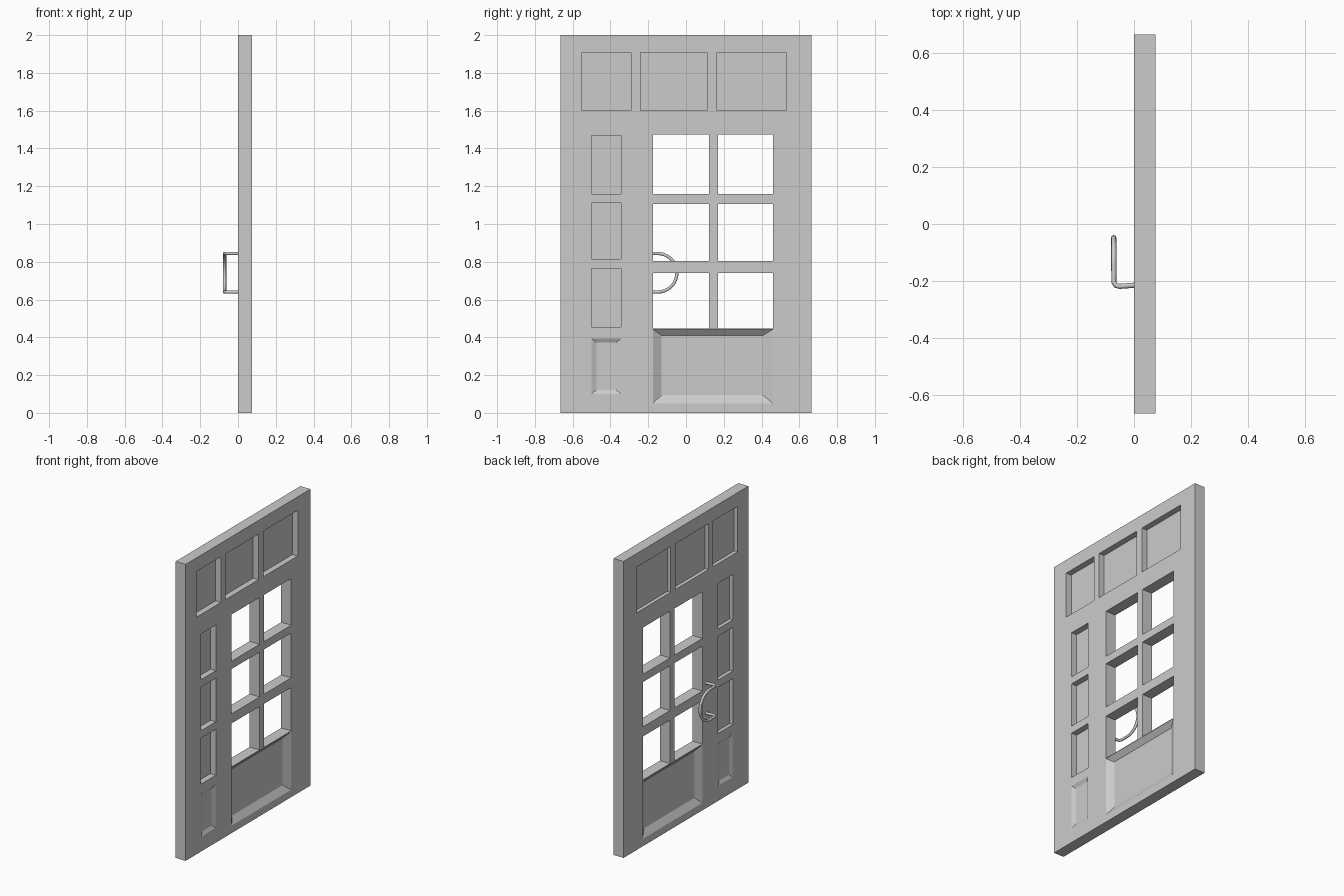
import bpy, bmesh, math
from mathutils import Vector

if "Cube" in bpy.data.objects:
    bpy.data.objects.remove(bpy.data.objects["Cube"])

T = 0.075          # slab thickness, back face at x = 0


def frustum(bm, xa, ra, xb, rb):
    """Closed block between rectangle ra at xa and rb at xb (y0, y1, z0, z1)."""
    loops = []
    for x, (y0, y1, z0, z1) in ((xa, ra), (xb, rb)):
        loops.append([bm.verts.new((x, y, z)) for y, z in
                      ((y0, z0), (y1, z0), (y1, z1), (y0, z1))])
    a, b = loops
    bm.faces.new(a)
    bm.faces.new(b[::-1])
    for i in range(4):
        j = (i + 1) % 4
        bm.faces.new((a[j], a[i], b[i], b[j]))


def make_object(name, bm):
    bmesh.ops.recalc_face_normals(bm, faces=bm.faces)
    me = bpy.data.meshes.new(name)
    bm.to_mesh(me)
    bm.free()
    ob = bpy.data.objects.new(name, me)
    bpy.context.collection.objects.link(ob)
    return ob


def sloped_recess(bm, face_x, floor_x, outer, inner):
    """Recess with slanted sides, carried slightly past the face."""
    k = 0.1
    over = [o + (o - i) * k for o, i in zip(outer, inner)]
    frustum(bm, face_x + (face_x - floor_x) * k, over, floor_x, inner)


# Door slab
bm = bmesh.new()
slab = (-0.665, 0.665, 0, 2)
frustum(bm, 0, slab, T, slab)
door = make_object("door_slab", bm)

# Cutters
bm = bmesh.new()

# Window openings
for y0, y1 in ((-0.175, 0.123), (0.17, 0.46)):
    for z0, z1 in ((0.447, 0.74), (1.107, 1.107), (0.805, 1.107), (1.16, 1.475)):
        if z1 > z0:
            r = (y0, y1, z0, z1)
            frustum(bm, -0.02, r, T + 0.02, r)

# Square recessed panels, cut from both faces
panels = [(y0, y1, 1.6, 1.908) for y0, y1 in
          ((-0.55, -0.29), (-0.24, 0.112), (0.163, 0.53))]
panels += [(-0.5, -0.343, z0, z1) for z0, z1 in
           ((0.455, 0.765), (0.815, 1.11), (1.16, 1.468))]
for r in panels:
    frustum(bm, -0.02, r, 0.025, r)
    frustum(bm, 0.035, r, T + 0.02, r)

# Slanted bottom panels, both faces
for outer, inner, depth in (
        ((-0.175, 0.46, 0.05, 0.443), (-0.13, 0.408, 0.094, 0.41), 0.028),
        ((-0.5, -0.343, 0.1, 0.395), (-0.474, -0.37, 0.122, 0.372), 0.012)):
    sloped_recess(bm, 0, depth, outer, inner)
    sloped_recess(bm, T, T - depth, outer, inner)

cutter = make_object("panel_cutter", bm)
cutter.hide_render = True
mod = door.modifiers.new("panels", 'BOOLEAN')
mod.operation = 'DIFFERENCE'
mod.solver = 'EXACT'
mod.object = cutter
bpy.context.view_layer.objects.active = door
bpy.ops.object.modifier_apply(modifier=mod.name)
bpy.data.objects.remove(cutter)

# Handle: D-shaped pull on two short posts
zc, rad, xo = 0.742, 0.102, -0.071
top = [(0.002, -0.215, zc + rad), (-0.05, -0.219, zc + rad)]
top += [(-0.064, -0.216, zc + rad), (xo, -0.204, zc + rad)]
arc = []
for i in range(17):
    a = math.pi / 2 - math.pi * i / 16
    arc.append((xo, -0.15 + rad * math.cos(a), zc + rad * math.sin(a)))
bottom = [(x, y, zc - rad) for x, y, z in reversed(top)]
path = top + arc + bottom

cu = bpy.data.curves.new("door_handle", 'CURVE')
cu.dimensions = '3D'
cu.bevel_depth = 0.009
cu.bevel_resolution = 3
cu.use_fill_caps = True
sp = cu.splines.new('POLY')
sp.points.add(len(path) - 1)
for p, co in zip(sp.points, path):
    p.co = (*co, 1)
handle = bpy.data.objects.new("door_handle", cu)
bpy.context.collection.objects.link(handle)
bpy.ops.object.select_all(action='DESELECT')
handle.select_set(True)
bpy.context.view_layer.objects.active = handle
bpy.ops.object.convert(target='MESH')
bpy.ops.object.shade_smooth_by_angle(angle=math.radians(40))
